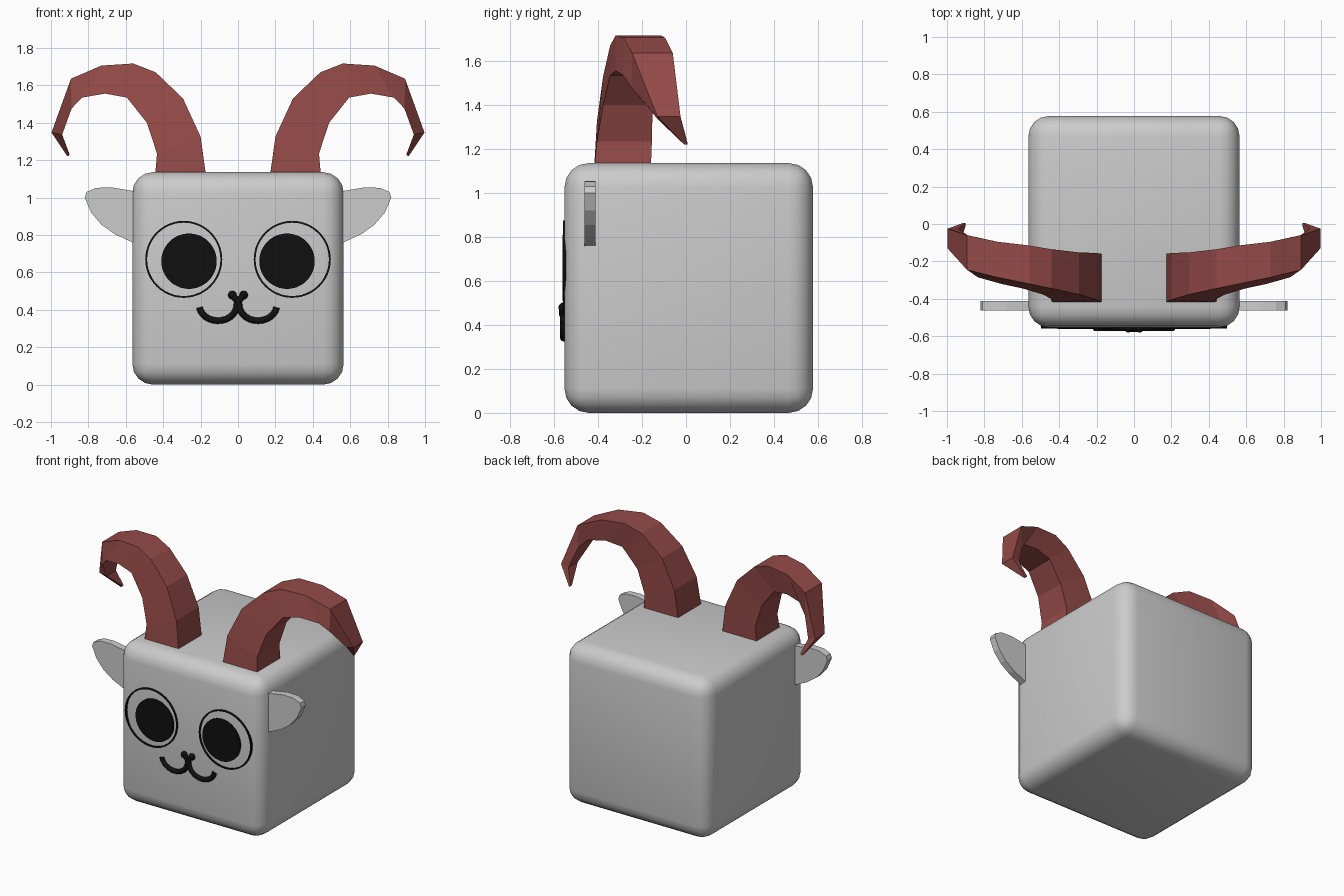
import bpy, bmesh, math
from mathutils import Matrix, Vector

if "Cube" in bpy.data.objects:
    bpy.data.objects.remove(bpy.data.objects["Cube"])


def material(name, rgb):
    m = bpy.data.materials.new(name)
    m.diffuse_color = (*rgb, 1)
    m.use_nodes = True
    m.node_tree.nodes["Principled BSDF"].inputs["Base Color"].default_value = m.diffuse_color
    return m


RED = material("horn_red", (0.30, 0.07, 0.065))
BLACK = material("black", (0.005, 0.005, 0.005))


def finish(name, bm, mat=None, smooth=False):
    bmesh.ops.recalc_face_normals(bm, faces=bm.faces[:])
    me = bpy.data.meshes.new(name)
    bm.to_mesh(me)
    bm.free()
    ob = bpy.data.objects.new(name, me)
    bpy.context.collection.objects.link(ob)
    if mat:
        me.materials.append(mat)
    if smooth:
        bpy.ops.object.select_all(action='DESELECT')
        bpy.context.view_layer.objects.active = ob
        ob.select_set(True)
        bpy.ops.object.shade_smooth_by_angle(angle=math.radians(35))
    return ob


def loft(bm, rings, closed=False):
    """Skin a list of equal-sized vertex rings."""
    vs = [[bm.verts.new(p) for p in r] for r in rings]
    n = len(vs[0])
    pairs = list(zip(vs, vs[1:])) + ([(vs[-1], vs[0])] if closed else [])
    for a, b in pairs:
        for i in range(n):
            j = (i + 1) % n
            bm.faces.new((a[i], a[j], b[j], b[i]))
    if not closed:
        bm.faces.new(vs[0])
        bm.faces.new(vs[-1])


def circle(cx, cz, r, y, n=48):
    return [(cx + r * math.cos(2 * math.pi * i / n), y,
             cz + r * math.sin(2 * math.pi * i / n)) for i in range(n)]


def stroke(name, pts, y, r):
    """Round black line drawn on the face, with ball ends."""
    bm = bmesh.new()
    pts = [Vector((x, y, z)) for x, z in pts]
    rings = []
    for i, p in enumerate(pts):
        t = (pts[min(i + 1, len(pts) - 1)] - pts[max(i - 1, 0)]).normalized()
        side = t.cross(Vector((0, 1, 0)))
        rings.append([p + r * (math.cos(a) * side + math.sin(a) * Vector((0, 1, 0)))
                      for a in (k * math.pi / 6 for k in range(12))])
    loft(bm, rings)
    finish(name, bm, BLACK, True)


# Rounded head block
bm = bmesh.new()
bmesh.ops.create_cube(bm, size=1, matrix=Matrix.Translation((0, 0.0125, 0.568))
                      @ Matrix.Diagonal((1.13, 1.13, 1.136, 1)))
bmesh.ops.bevel(bm, geom=bm.edges[:], offset=0.11, segments=4, profile=0.5,
                affect='EDGES')
finish("head", bm, smooth=True)

# Horn stations: outer x, z, inner x, z, front y, back y
HORN = [(.17, 1.11, .444, 1.11, -.418, -.16),
        (.20, 1.326, .433, 1.235, -.405, -.155),
        (.294, 1.53, .487, 1.40, -.377, -.152),
        (.44, 1.67, .594, 1.535, -.345, -.135),
        (.56, 1.717, .71, 1.556, -.32, -.115),
        (.73, 1.706, .834, 1.535, -.285, -.095),
        (.893, 1.636, .89, 1.476, -.245, -.06),
        (.997, 1.348, .94, 1.337, -.13, -.025),
        (.912, 1.22, .90, 1.23, -.008, .006)]
# Ear outline in x, z
EAR = [(.53, .745), (.66, .805), (.73, .855), (.785, .92), (.82, 1.0),
       (.81, 1.03), (.76, 1.052), (.68, 1.055), (.53, 1.03)]

for s, side in ((-1, "left"), (1, "right")):
    # Curled square horn
    bm = bmesh.new()
    loft(bm, [[(s * ox, f, oz), (s * ox, b, oz), (s * ix, b, iz), (s * ix, f, iz)]
              for ox, oz, ix, iz, f, b in HORN])
    finish("horn_" + side, bm, RED)

    # Flat ear
    bm = bmesh.new()
    loft(bm, [[(s * x, y, z) for x, z in EAR] for y in (-.462, -.412)])
    finish("ear_" + side, bm)

    # Thin eye outline
    bm = bmesh.new()
    loft(bm, [circle(s * .29, .67, r, y) for r, y in
              ((.206, -.545), (.206, -.560), (.196, -.560), (.196, -.545))], True)
    finish("eye_outline_" + side, bm, BLACK)

    # Pupil disc
    bm = bmesh.new()
    loft(bm, [circle(s * .262, .66, .148, y) for y in (-.545, -.562)])
    finish("pupil_" + side, bm, BLACK)

    # Mouth arc rising to the nose
    arc = [(s * (.107 + .1 * math.cos(t)), .425 - .083 * math.sin(t))
           for t in (math.radians(8 + 13.5 * i) for i in range(13))]
    stroke("mouth_" + side, arc + [(s * .001, .46)], -.556, .017)

    # Nose lobe
    stroke("nose_stem_" + side, [(s * .034, .482), (0, .445)], -.56, .017)
    bm = bmesh.new()
    bmesh.ops.create_uvsphere(bm, u_segments=16, v_segments=10, radius=.023,
                              matrix=Matrix.Translation((s * .03, -.557, .479)))
    finish("nose_lobe_" + side, bm, BLACK, True)
